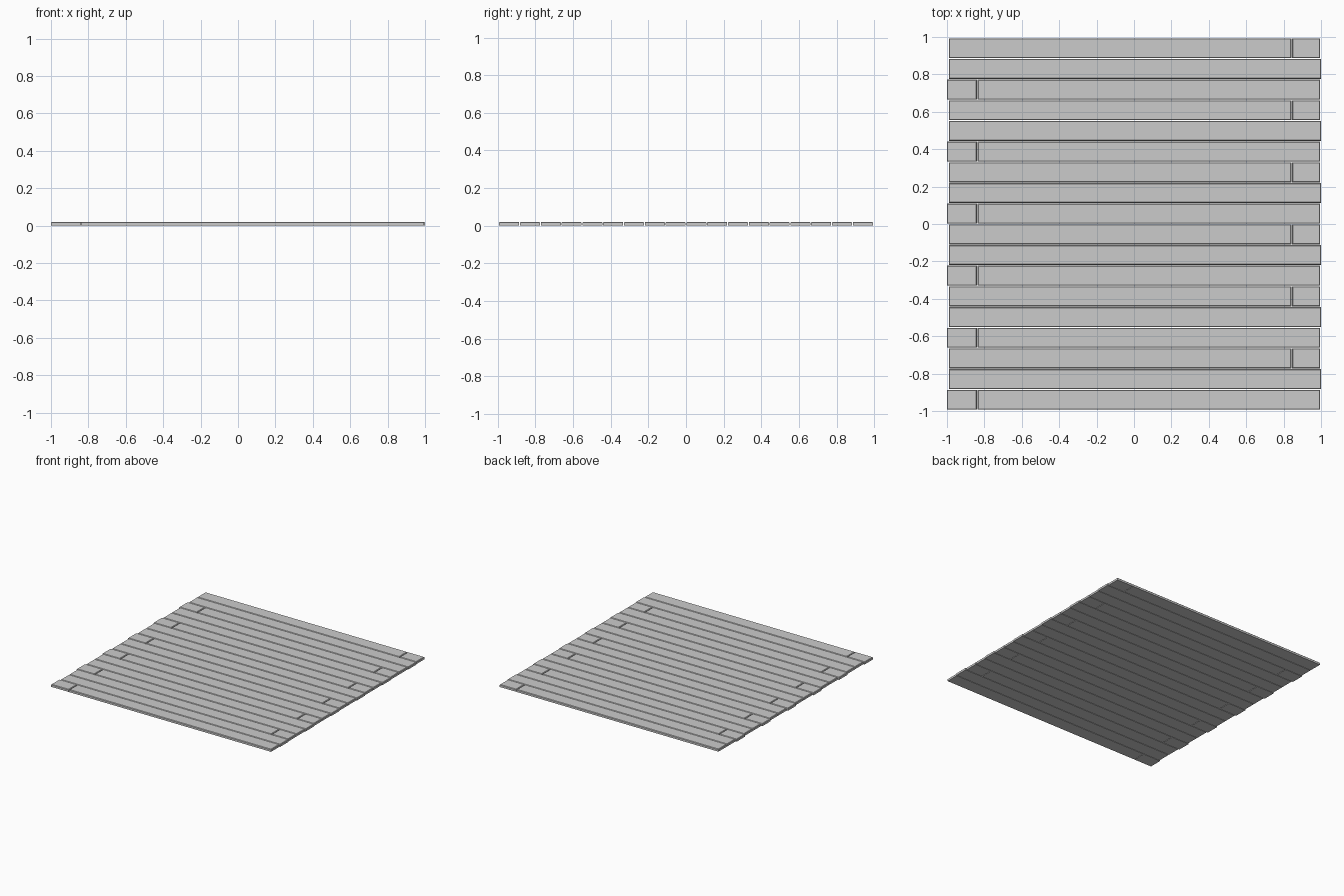
import bpy, bmesh

if "Cube" in bpy.data.objects:
    bpy.data.objects.remove(bpy.data.objects["Cube"])

ROWS = 18
HALF_Y = 0.995
PITCH = 2 * HALF_Y / ROWS
GAP = 0.004
HEIGHT = 0.02
BEVEL = 0.004


def plank(name, x0, x1, y0, y1):
    """Board with chamfered top edges."""
    bm = bmesh.new()
    bmesh.ops.create_cube(bm, size=1)
    for v in bm.verts:
        v.co.x = x1 if v.co.x > 0 else x0
        v.co.y = y1 if v.co.y > 0 else y0
        v.co.z = HEIGHT if v.co.z > 0 else 0
    top = [e for e in bm.edges if all(v.co.z > HEIGHT / 2 for v in e.verts)]
    bmesh.ops.bevel(bm, geom=top, offset=BEVEL, segments=1, affect='EDGES')
    mesh = bpy.data.meshes.new(name)
    bm.to_mesh(mesh)
    bm.free()
    obj = bpy.data.objects.new(name, mesh)
    bpy.context.collection.objects.link(obj)


# Staggered board layout repeating every three rows, from the back forwards
g = GAP / 2
layout = [
    [(-0.99, 0.843 - g), (0.843 + g, 0.995)],
    [(-0.99, 1.0)],
    [(-1.0, -0.838 - g), (-0.838 + g, 0.995)],
]

for row in range(ROWS):
    y1 = HALF_Y - row * PITCH
    for i, (x0, x1) in enumerate(layout[row % 3]):
        plank(f"floor_plank_{row + 1}_{i + 1}", x0, x1, y1 - PITCH + g, y1 - g)
